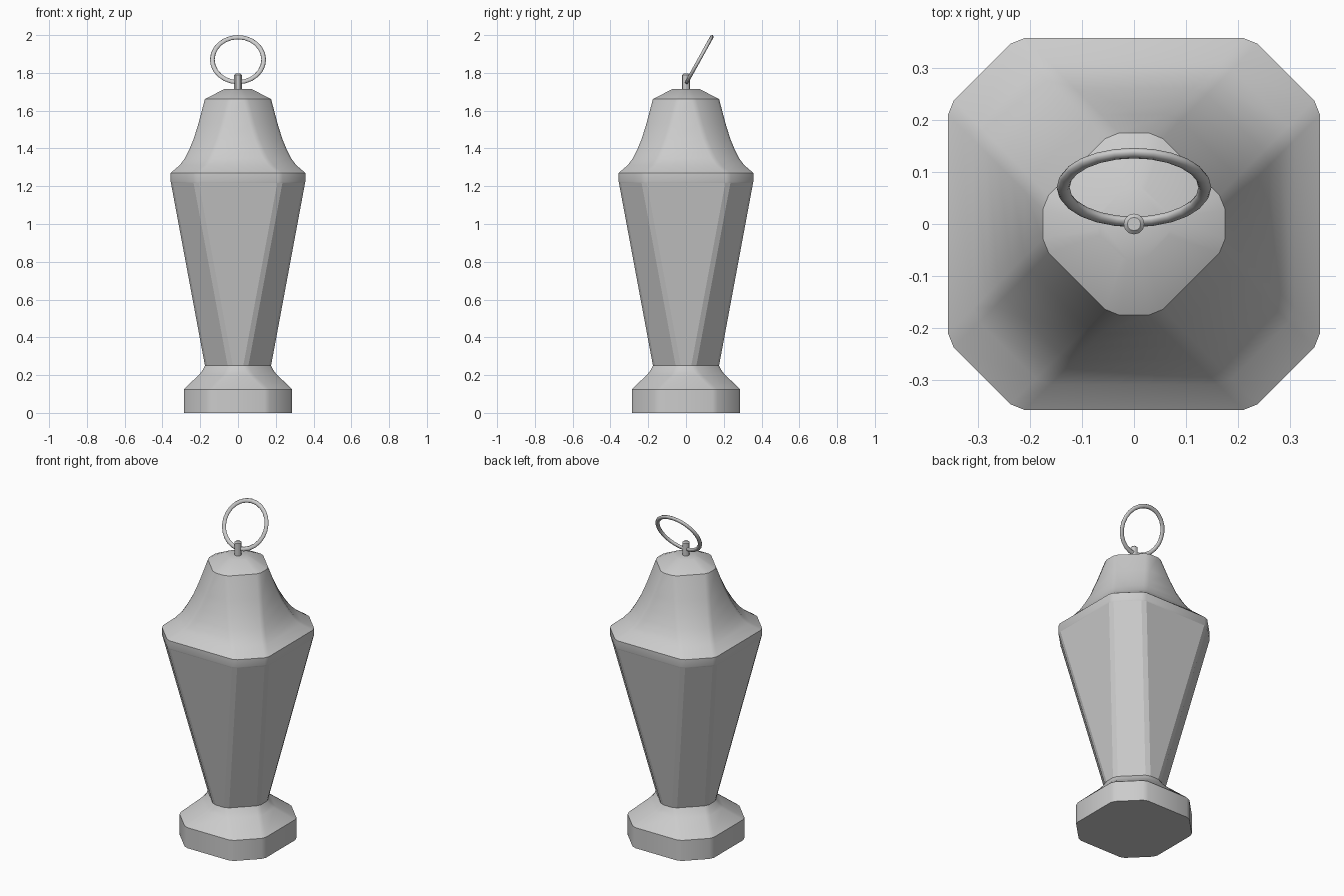
import bpy, bmesh, math

if "Cube" in bpy.data.objects:
    bpy.data.objects.remove(bpy.data.objects["Cube"])


def section(h):
    """Square of half width h with chamfered, softened corners (16 points)."""
    k = min(1.0, h * 0.84 / 0.147)
    a, b, c = 0.147 * k, 0.12 * k, 0.011 * k
    corner = [(h, h - a), (h - c, h - b), (h - b, h - c), (h - a, h)]
    pts = []
    for q in range(4):
        for x, y in corner:
            for _ in range(q):
                x, y = -y, x
            pts.append((x, y))
    return pts


def loft(name, profile, cap_bottom=False, cap_top=False, panels=False):
    bm = bmesh.new()
    rings = [[bm.verts.new((x, y, z)) for x, y in section(h)] for h, z in profile]
    sides = []
    for lo, hi in zip(rings, rings[1:]):
        for i in range(16):
            j = (i + 1) % 16
            f = bm.faces.new((lo[i], lo[j], hi[j], hi[i]))
            if i % 2:
                sides.append(f)
    if cap_bottom:
        bm.faces.new(rings[0][::-1])
    if cap_top:
        bm.faces.new(rings[-1])
    if panels:
        bmesh.ops.inset_individual(bm, faces=sides, thickness=0.002,
                                   depth=-0.013, use_even_offset=True)
    me = bpy.data.meshes.new(name)
    bm.to_mesh(me)
    bm.free()
    ob = bpy.data.objects.new(name, me)
    bpy.context.collection.objects.link(ob)
    smooth(ob, 15 if panels else 30)
    return ob


def smooth(ob, angle):
    bpy.ops.object.select_all(action='DESELECT')
    ob.select_set(True)
    bpy.context.view_layer.objects.active = ob
    bpy.ops.object.shade_smooth_by_angle(angle=math.radians(angle))


# Foot with concave neck
loft("base", [(0.287, 0), (0.287, 0.125), (0.203, 0.205), (0.188, 0.225),
              (0.175, 0.25)], cap_bottom=True)

# Tapered body with recessed panes between the corner posts
loft("lantern_body", [(0.175, 0.25), (0.355, 1.217)], panels=True)

# Rim and flared roof
loft("roof", [(0.355, 1.217), (0.357, 1.225), (0.357, 1.27), (0.308, 1.312),
              (0.281, 1.348), (0.26, 1.39), (0.235, 1.45), (0.21, 1.53),
              (0.175, 1.662), (0.07, 1.715)], cap_top=True)

# Pin holding the ring
bpy.ops.mesh.primitive_cylinder_add(vertices=12, radius=0.02, depth=0.09,
                                    location=(0, 0, 1.752))
pin = bpy.context.object
pin.name = "ring_pin"
bev = pin.modifiers.new("bevel", 'BEVEL')
bev.width = 0.007
bev.segments = 1
smooth(pin, 30)

# Tilted carrying ring, slightly flattened
bpy.ops.mesh.primitive_torus_add(major_segments=24, minor_segments=8,
                                 major_radius=0.136, minor_radius=0.0125,
                                 location=(0, 0.07, 1.87),
                                 rotation=(math.radians(61), 0, 0))
ring = bpy.context.object
ring.name = "carry_ring"
ring.scale.z = 0.75
smooth(ring, 50)
